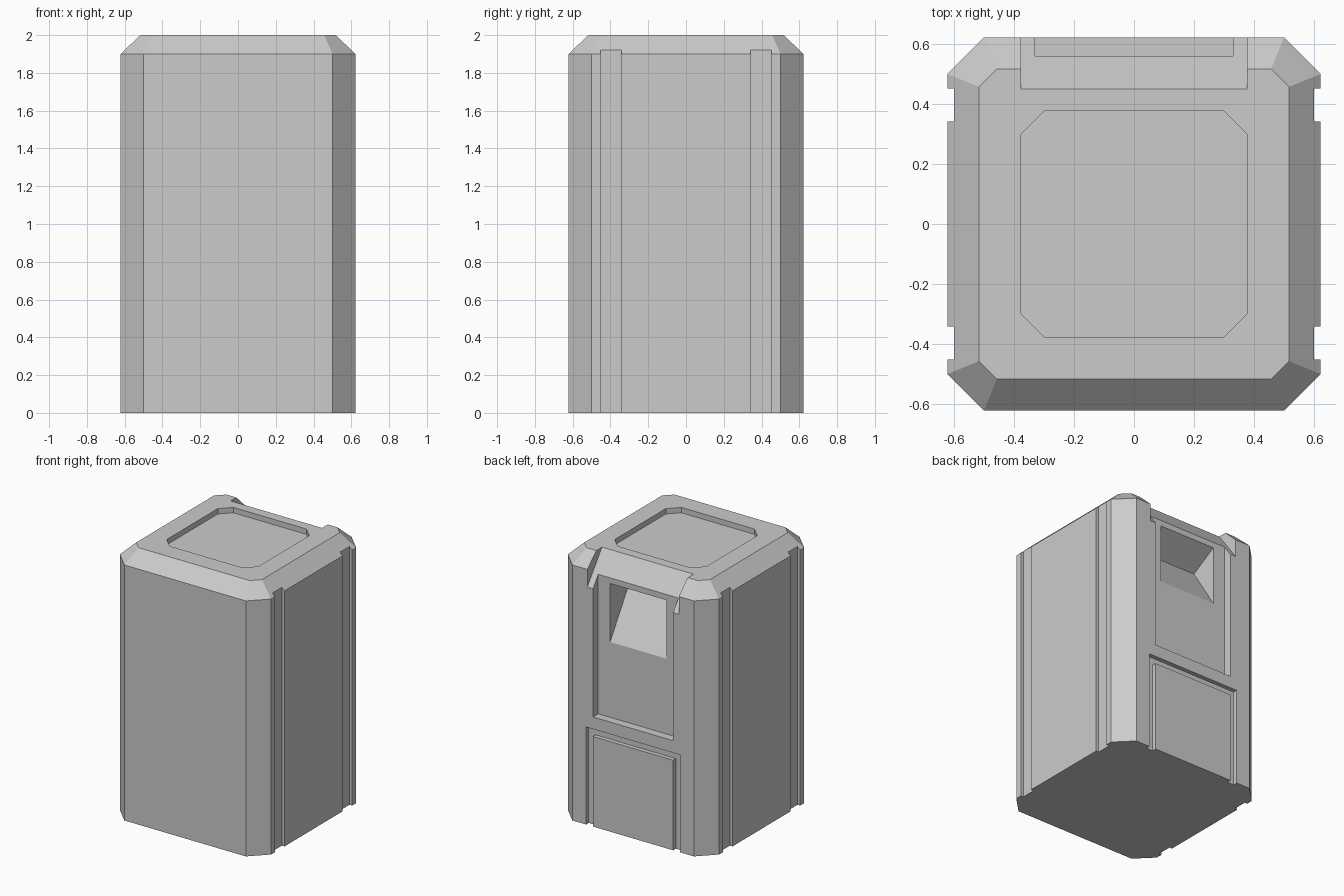
import bpy, bmesh

if "Cube" in bpy.data.objects:
    bpy.data.objects.remove(bpy.data.objects["Cube"])

W, C = 0.622, 0.5  # body half width, corner start


def octagon(w, c):
    return [(c, -w), (w, -c), (w, c), (c, w), (-c, w), (-w, c), (-w, -c), (-c, -w)]


def rect(a0, b0, a1, b1):
    return [(a0, b0), (a1, b0), (a1, b1), (a0, b1)]


def loft(name, axis, sections):
    """Skin equal-length 2D sections placed along an axis: [(position, points), ...]."""
    place = {'x': lambda p, t: (t, p[0], p[1]),
             'y': lambda p, t: (p[0], t, p[1]),
             'z': lambda p, t: (p[0], p[1], t)}[axis]
    bm = bmesh.new()
    rings = [[bm.verts.new(place(p, t)) for p in pts] for t, pts in sections]
    n = len(rings[0])
    bm.faces.new(rings[0])
    bm.faces.new(rings[-1])
    for lo, hi in zip(rings, rings[1:]):
        for i in range(n):
            j = (i + 1) % n
            bm.faces.new((lo[i], lo[j], hi[j], hi[i]))
    bmesh.ops.recalc_face_normals(bm, faces=bm.faces)
    mesh = bpy.data.meshes.new(name)
    bm.to_mesh(mesh)
    bm.free()
    ob = bpy.data.objects.new(name, mesh)
    bpy.context.collection.objects.link(ob)
    return ob


def prism(name, axis, a, b, pts):
    return loft(name, axis, [(a, pts), (b, pts)])


# Chamfered octagonal body
body = loft("cabinet_body", 'z', [(0, octagon(W, C)), (1.9, octagon(W, C)),
                                  (2.0, octagon(0.517, 0.457))])

cutters = []
# Vertical grooves on both sides
for sx in (-1, 1):
    for sy in (-1, 1):
        xs, ys = sorted((sx * 0.6, sx * 0.8)), sorted((sy * 0.342, sy * 0.452))
        cutters.append(prism("side_groove_cutter", 'z', -0.1, 2.1,
                             rect(xs[0], ys[0], xs[1], ys[1])))
# Sunken lid on top
cutters.append(prism("lid_recess_cutter", 'z', 1.96, 2.1, octagon(0.376, 0.3)))
# Sloped notch across the upper back edge
cutters.append(prism("back_notch_cutter", 'x', -0.376, 0.376,
                     [(0.45, 2.0), (0.45, 2.2), (0.8, 2.2), (0.8, 1.53)]))
# Upper back recess, open into the notch
cutters.append(prism("back_recess_cutter", 'y', 0.56, 0.8, rect(-0.33, 0.815, 0.33, 1.95)))
# Wedge pocket inside the recess
cutters.append(prism("pocket_cutter", 'x', -0.232, 0.232,
                     [(0.355, 1.695), (0.56, 1.375), (0.6, 1.375), (0.6, 1.81), (0.56, 1.81)]))
# Channel around the lower back door
cutters.append(prism("door_channel_cutter", 'y', 0.59, 0.8,
                     [(-0.387, -0.1), (-0.33, -0.1), (-0.33, 0.67), (0.33, 0.67),
                      (0.33, -0.1), (0.387, -0.1), (0.387, 0.725), (-0.387, 0.725)]))

# Carve every cutter out of the body
bpy.context.view_layer.objects.active = body
for cutter in cutters:
    cutter.hide_render = True
    mod = body.modifiers.new(cutter.name, 'BOOLEAN')
    mod.operation, mod.solver, mod.object = 'DIFFERENCE', 'EXACT', cutter
    bpy.ops.object.modifier_apply(modifier=mod.name)
    bpy.data.objects.remove(cutter)
